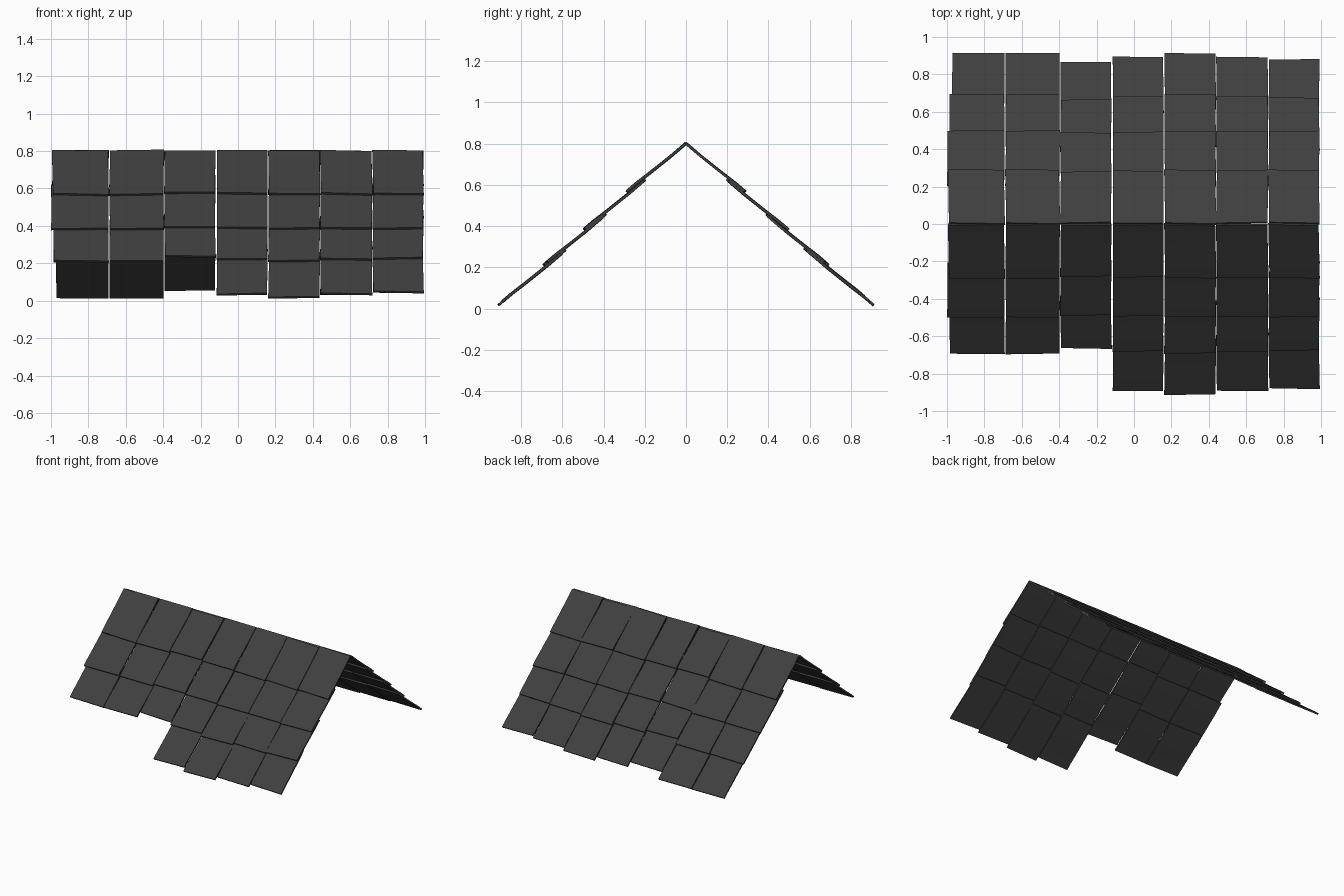
import bpy, bmesh, math, random

if "Cube" in bpy.data.objects:
    bpy.data.objects.remove(bpy.data.objects["Cube"])

random.seed(4)
slate = bpy.data.materials.new("slate")
slate.diffuse_color = (0.05, 0.05, 0.05, 1)
slate.use_nodes = True
slate.node_tree.nodes["Principled BSDF"].inputs["Base Color"].default_value = slate.diffuse_color

PITCH = math.atan(0.885)
C, S = math.cos(PITCH), math.sin(PITCH)
THICK = 0.012

# columns: left x, right x, downhill shift at the ridge row, at the eave row
COLS = [(-0.985, -0.693, 0.003, 0.015), (-0.686, -0.398, 0.003, 0.015),
        (-0.393, -0.122, -0.008, -0.032), (-0.112, 0.157, -0.004, -0.005),
        (0.164, 0.437, 0.0, 0.014), (0.441, 0.716, -0.001, -0.006),
        (0.721, 0.990, 0.0, -0.018)]
# rows: y where each course starts under the one above, y where it ends
ROWS = [(0.008, 0.280), (0.212, 0.488), (0.415, 0.677), (0.610, 0.890)]
# left edge of the first column steps in towards the eave
LEFT_EDGE = [-0.992, -0.998, -0.986, -0.972]
# gentle bend: tucked under at the top, kicked out at the lower edge
BEND = [(0, -0.008), (0.25, -0.0065), (0.6, 0.0), (0.85, 0.006), (1, 0.007)]


def slate_tile(name, side, x0, x1, y0, y1, skew):
    """One bent slate; side is +1 for the back slope and -1 for the front."""
    bm = bmesh.new()
    rings = []
    roll = random.uniform(-0.002, 0.002)
    for t, n in BEND:
        ring = []
        for half in (-THICK / 2, THICK / 2):
            for e, x in ((-1, x0), (1, x1)):
                y = y0 + (y1 - y0) * t + skew * e * 0.4
                h = n + half + roll * e
                ring.append(bm.verts.new((x + skew * (t - 0.5),
                                          side * (y + h * S),
                                          0.805 - (y - 0.008) * S / C + h * C)))
        rings.append([ring[0], ring[1], ring[3], ring[2]])
    for a, b in zip(rings, rings[1:]):
        for i in range(4):
            j = (i + 1) % 4
            bm.faces.new((a[i], a[j], b[j], b[i]))
    bm.faces.new(rings[0])
    bm.faces.new(rings[-1][::-1])
    bmesh.ops.recalc_face_normals(bm, faces=bm.faces)
    for f in bm.faces:
        f.smooth = True
    for e in bm.edges:
        e.smooth = e.calc_face_angle(0) < math.radians(30)
    me = bpy.data.meshes.new(name)
    bm.to_mesh(me)
    bm.free()
    me.materials.append(slate)
    bpy.context.collection.objects.link(bpy.data.objects.new(name, me))


# both slopes; three eave slates are missing at the front left
for side, label in ((1, "back"), (-1, "front")):
    for r, (y0, y1) in enumerate(ROWS):
        for c, (x0, x1, d0, d1) in enumerate(COLS):
            if side < 0 and r == 3 and c < 3:
                continue
            if c == 0:
                x0 = LEFT_EDGE[r]
            shift = d0 if r < 2 else (d0 + d1) / 2 if r == 2 else d1
            if r == 0:
                top = y0 + random.uniform(-0.003, 0.002)
            else:
                top = y0 + shift
            slate_tile(f"{label}_slate_{r}_{c}", side, x0, x1, top, y1 + shift,
                       random.uniform(-0.007, 0.007))
